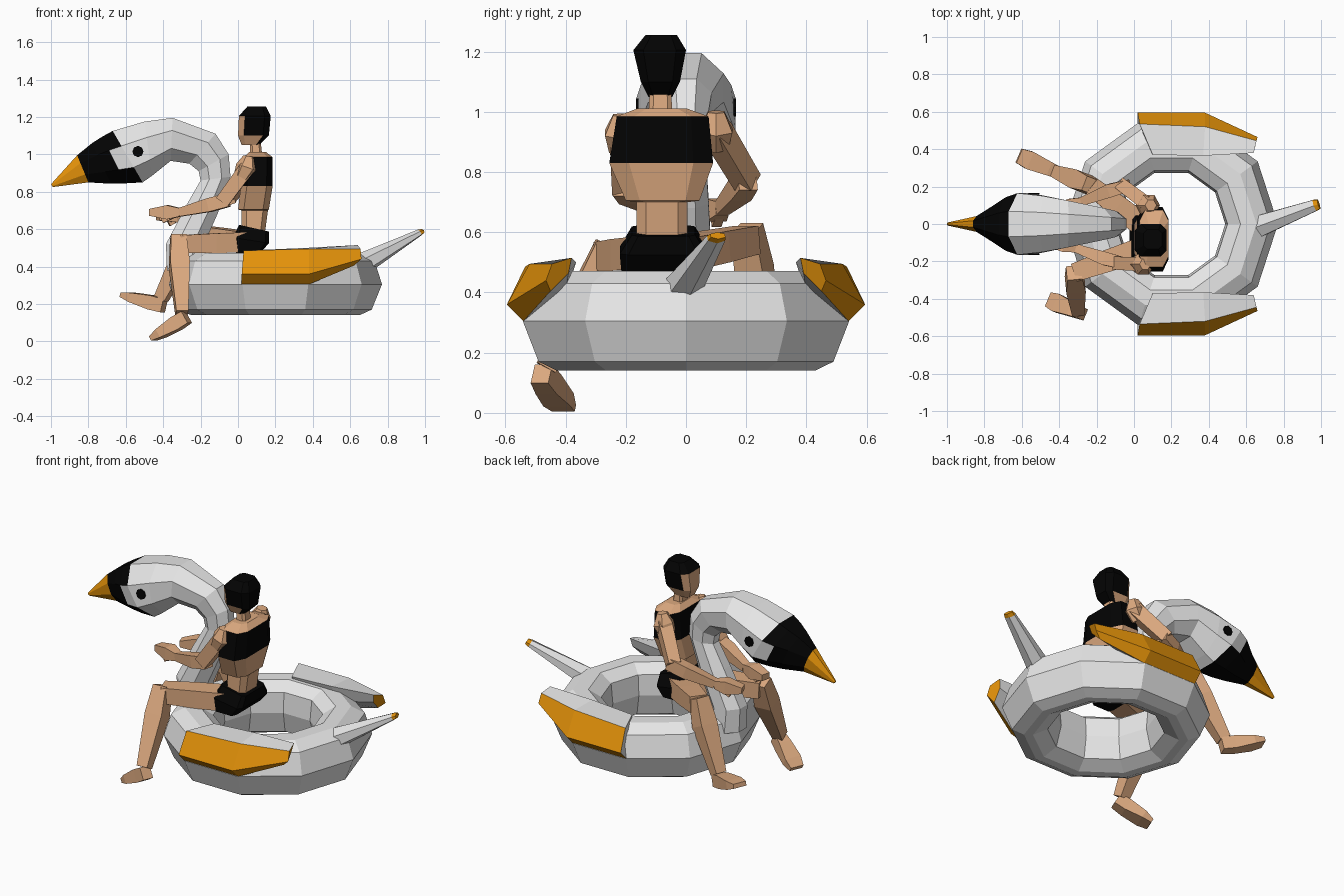
import bpy, bmesh, math
from mathutils import Vector

if "Cube" in bpy.data.objects:
    bpy.data.objects.remove(bpy.data.objects["Cube"])

def mat(name, c):
    m = bpy.data.materials.new(name)
    m.diffuse_color = (*c, 1)
    m.use_nodes = True
    m.node_tree.nodes["Principled BSDF"].inputs["Base Color"].default_value = m.diffuse_color
    return m

WHITE = mat("soft white", (0.8, 0.8, 0.8))
BLACK = mat("black", (0.001, 0.001, 0.001))
ORANGE = mat("orange", (0.78, 0.29, 0.003))
SKIN = mat("skin", (0.72, 0.4, 0.215))

def loft(name, sections, mats, rule=None, closed=False):
    """Bridge equal-sized cross-sections; rule(section, side, face) picks the colour."""
    bm = bmesh.new()
    rings = [[bm.verts.new(p) for p in s] for s in sections]
    n, count = len(rings[0]), len(rings)
    info = {}
    for i in range(count if closed else count - 1):
        a, b = rings[i], rings[(i + 1) % count]
        for j in range(n):
            k = (j + 1) % n
            info[bm.faces.new((a[j], a[k], b[k], b[j]))] = (i, j)
    if not closed:
        info[bm.faces.new(rings[0])] = (0, -1)
        info[bm.faces.new(rings[-1])] = (count - 2, -1)
    bmesh.ops.recalc_face_normals(bm, faces=bm.faces)
    bm.normal_update()
    if rule:
        for f, (i, j) in info.items():
            f.material_index = rule(i, j, f)
    me = bpy.data.meshes.new(name)
    bm.to_mesh(me)
    bm.free()
    for m in mats:
        me.materials.append(m)
    ob = bpy.data.objects.new(name, me)
    bpy.context.collection.objects.link(ob)
    return ob

def box_ring(z, x0, x1, y0, y1, tilt=0.0, k=0.62):
    """Horizontal rectangle with cut corners; tilt lowers the +x side."""
    cx, cy, hx, hy = (x0 + x1) / 2, (y0 + y1) / 2, (x1 - x0) / 2, (y1 - y0) / 2
    pts = [(1, -k), (1, k), (k, 1), (-k, 1), (-1, k), (-1, -k), (-k, -1), (k, -1)]
    return [(cx + u * hx, cy + v * hy, z - tilt * u) for u, v in pts]

def tube(name, stations, mats, sides=4, rule=None):
    """Faceted limb through stations (point, half width, half thickness)."""
    pts = [Vector(s[0]) for s in stations]
    k = 0.9 / math.cos(math.pi / sides)
    secs = []
    for i, (_, w, h) in enumerate(stations):
        t = (pts[min(i + 1, len(pts) - 1)] - pts[max(i - 1, 0)]).normalized()
        side = t.cross(Vector((0, 0, 1))).normalized()
        up = side.cross(t)
        secs.append([pts[i] + side * w * k * math.cos(a) + up * h * k * math.sin(a)
                     for a in [math.tau * (j + 0.5) / sides for j in range(sides)]])
    return loft(name, secs, mats, rule)

# Inflatable ring
profile = [(.57, .305), (.53, .43), (.455, .472), (.37, .472), (.30, .425),
           (.288, .305), (.32, .18), (.40, .14), (.45, .14), (.515, .17)]
loft("float_ring", [[(0.2 + r * math.cos(a), r * math.sin(a), z) for r, z in profile]
                    for a in [math.tau * i / 10 for i in range(10)]], [WHITE], closed=True)

# Bird neck, head and beak: (upper point, lower point, half width) in the xz plane
neck = [((-.17, .36), (-.38, .38), .09), ((-.19, .50), (-.385, .52), .085),
        ((-.11, .68), (-.275, .73), .075), ((-.04, .88), (-.20, .86), .065),
        ((-.05, 1.0), (-.21, .91), .07), ((-.12, 1.11), (-.26, .95), .085),
        ((-.35, 1.195), (-.36, .965), .125), ((-.50, 1.175), (-.46, .885), .15),
        ((-.67, 1.125), (-.51, .85), .165), ((-.725, 1.095), (-.60, .845), .142),
        ((-.78, 1.06), (-.68, .843), .10),
        ((-.86, .995), (-.80, .85), .042), ((-1.0, .84), (-.99, .825), .008)]
secs = []
for (tx, tz), (bx, bz), w in neck:
    T, B = Vector((tx, 0, tz)), Vector((bx, 0, bz))
    k = 1 / math.cos(math.pi / 8)
    secs.append([(T + B) / 2 + (T - B) / 2 * k * math.cos(a) + Vector((0, w * k * math.sin(a), 0))
                 for a in [math.tau * (j + 0.5) / 8 for j in range(8)]])

def bird_colour(i, j, f):
    if i >= 11:
        return 2
    return 1 if i >= 9 or (i == 8 and j not in (1, 5)) else 0

loft("bird_neck_and_head", secs, [WHITE, BLACK, ORANGE], bird_colour)

for s, label in ((1, "back"), (-1, "front")):
    # Eye
    loft("eye_" + label, [[(-.535 + .03 * math.cos(a), s * y, 1.015 + .03 * math.sin(a))
                           for a in [math.tau * j / 8 for j in range(8)]]
                          for y in (.157, .166)], [BLACK])
    # Wing with orange outer faces, slanted front end
    wing = [[(.02, .54, .305), (.02, .595, .36), (.03, .535, .485), (.10, .37, .485), (.08, .40, .40)],
            [(.38, .54, .305), (.38, .595, .36), (.38, .52, .495), (.37, .365, .50), (.38, .40, .40)],
            [(.62, .45, .405), (.66, .465, .44), (.655, .445, .495), (.64, .38, .515), (.63, .39, .465)]]
    loft("wing_" + label, [[(x, s * y, z) for x, y, z in ring] for ring in wing],
         [WHITE, ORANGE], lambda i, j, f: 1 if j in (0, 1) or (i == 1 and j == -1) else 0)

# Tail with a small orange tip
tube("tail", [((.65, -.018, .405), .065, .06), ((.968, .10, .58), .034, .018),
              ((.988, .106, .589), .028, .012)], [WHITE, ORANGE], sides=6,
     rule=lambda i, j, f: 1 if i == 1 else 0)

# Rider: torso and swim top
torso = [box_ring(.55, .02, .14, -.165, .005), box_ring(.70, .02, .16, -.165, .005),
         box_ring(.705, .0, .165, -.20, .045), box_ring(.83, .015, .185, -.255, .09),
         box_ring(.985, .03, .185, -.23, .075), box_ring(1.012, .06, .15, -.16, .0)]
loft("torso", torso, [SKIN, BLACK], lambda i, j, f: 1 if i == 3 else 0)
loft("shorts", [box_ring(.472, -.01, .12, -.215, .065, k=.8),
                box_ring(.54, -.025, .165, -.22, .07, .015, k=.8),
                box_ring(.605, .005, .165, -.18, .03, .018, k=.8)], [BLACK])
loft("rider_neck", [box_ring(.99, .065, .13, -.125, -.045),
                    box_ring(1.08, .065, .12, -.12, -.05)], [SKIN])

# Head: face looks to -x, hair elsewhere
head = [box_ring(1.05, .02, .115, -.125, -.045), box_ring(1.10, .0, .165, -.15, -.02),
        box_ring(1.205, .005, .175, -.175, .0), box_ring(1.255, .05, .15, -.135, -.03)]
loft("rider_head", head, [BLACK, SKIN],
     lambda i, j, f: 1 if (i < 2 and f.normal.x < -.3) or (i == 0 and f.normal.x < .3) else 0)

# Arms: shoulder, elbow, wrist, hand tip
arms = {"back": [(.08, .10, .94), (-.06, .205, .765), (-.28, .12, .68), (-.43, .07, .665)],
        "front": [(.05, -.215, .93), (-.085, -.21, .745), (-.31, -.13, .69), (-.47, -.09, .69)]}
for label, (sh, el, wr, tip) in arms.items():
    sh, el, wr, tip = map(Vector, (sh, el, wr, tip))
    tube("shoulder_" + label, [(sh + Vector((.01, 0, .06)), .03, .03), (sh, .06, .06),
                               (sh - Vector((.03, 0, .055)), .045, .045)], [SKIN], sides=6)
    tube("upper_arm_" + label, [(sh, .042, .045), (el, .038, .042)], [SKIN])
    tube("forearm_" + label, [(el + Vector((.03, 0, .01)), .035, .04),
                              (el.lerp(wr, .3), .04, .04), (wr, .025, .025)], [SKIN])
    mid = wr.lerp(tip, .4)
    tube("hand_" + label, [(wr, .025, .025), (mid, .04, .042), (tip, .03, .02)], [SKIN])
    tube("thumb_" + label, [(wr, .015, .015), (mid + Vector((-.03, 0, -.045)), .018, .015)], [SKIN])

# Legs: hip, knee, ankle, heel, toe
legs = {"back": [(.05, -.01, .53), (-.23, .205, .575), (-.41, .275, .23), (-.395, .27, .19), (-.615, .365, .25)],
        "front": [(.05, -.13, .53), (-.32, -.26, .52), (-.30, -.465, .15), (-.275, -.48, .13), (-.455, -.405, .015)]}
for label, pts in legs.items():
    hip, kn, an, heel, toe = map(Vector, pts)
    tube("thigh_" + label, [(hip, .07, .06), (hip.lerp(kn, .5), .066, .058),
                            (kn, .055, .052)], [SKIN])
    tube("shin_" + label, [(kn + Vector((0, 0, .04)), .045, .045),
                           (kn.lerp(an, .3), .058, .058), (an, .036, .036)], [SKIN])
    tube("foot_" + label, [(heel, .035, .04), (heel.lerp(toe, .3), .042, .042),
                           (heel.lerp(toe, .75), .055, .028), (toe, .045, .014)], [SKIN])
